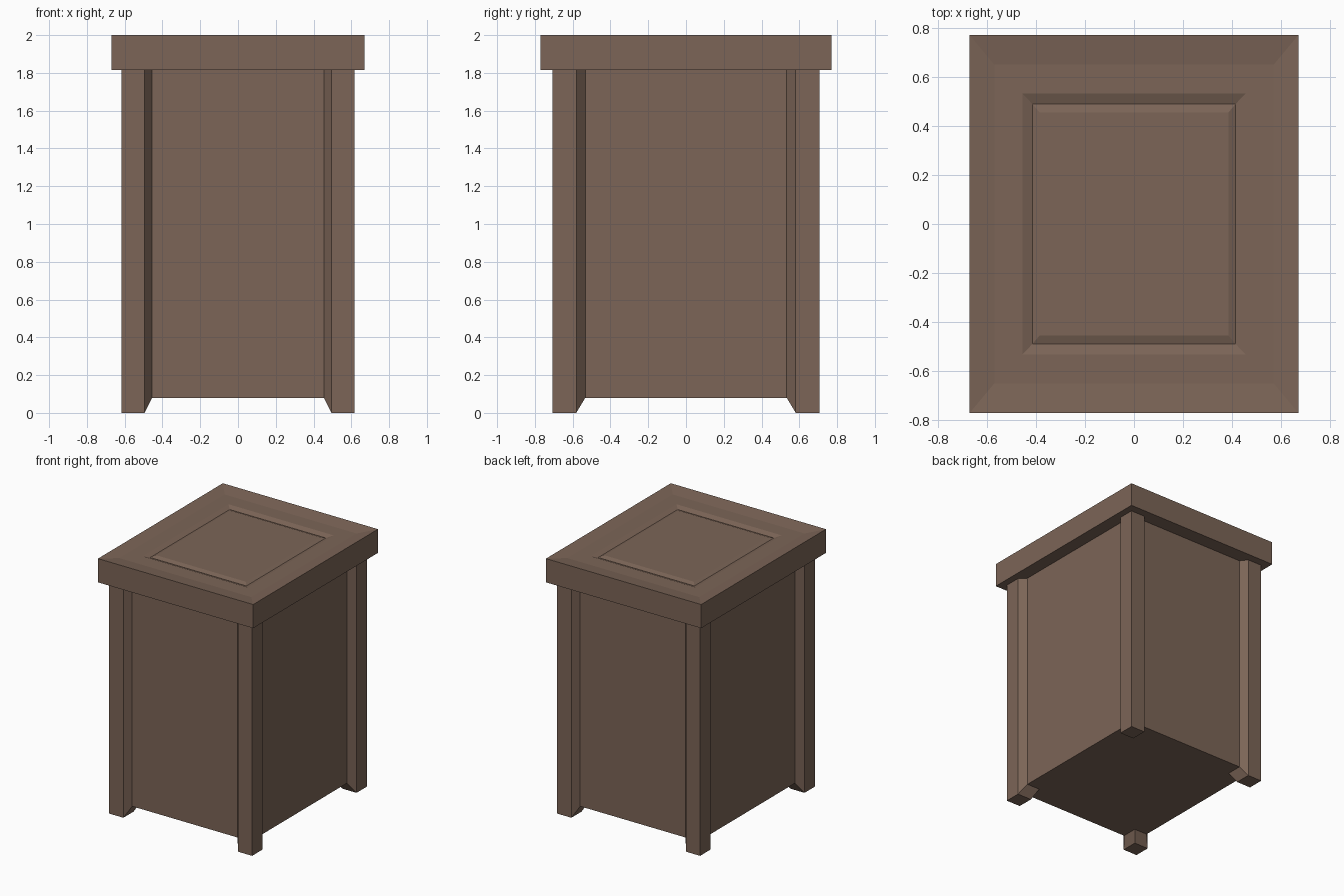
import bpy, bmesh

if "Cube" in bpy.data.objects:
    bpy.data.objects.remove(bpy.data.objects["Cube"])

wood = bpy.data.materials.new("brown_wood")
wood.diffuse_color = (0.2, 0.13, 0.095, 1)
wood.use_nodes = True
wood.node_tree.nodes["Principled BSDF"].inputs["Base Color"].default_value = wood.diffuse_color


def add_object(name, bm):
    bmesh.ops.recalc_face_normals(bm, faces=bm.faces)
    mesh = bpy.data.meshes.new(name)
    bm.to_mesh(mesh)
    bm.free()
    mesh.materials.append(wood)
    obj = bpy.data.objects.new(name, mesh)
    bpy.context.collection.objects.link(obj)
    return obj


def stacked_rectangles(name, levels):
    """Closed solid from a list of (half x, half y, z) rectangles."""
    bm = bmesh.new()
    rings = [[bm.verts.new((sx * x, sy * y, z))
              for sx, sy in ((-1, -1), (1, -1), (1, 1), (-1, 1))]
             for x, y, z in levels]
    for low, high in zip(rings, rings[1:]):
        for i in range(4):
            j = (i + 1) % 4
            bm.faces.new((low[i], low[j], high[j], high[i]))
    bm.faces.new(rings[0])
    bm.faces.new(rings[-1])
    return add_object(name, bm)


UNDER_LID, FLOOR = 1.815, 0.08

# Body: recessed side panels and raised floor
stacked_rectangles("body_panels", [(0.567, 0.655, FLOOR), (0.567, 0.655, UNDER_LID)])

# Lid: dished rim, flat border, V groove and centre panel
stacked_rectangles("lid", [
    (0.67, 0.77, UNDER_LID), (0.67, 0.77, 2.0),
    (0.57, 0.65, 1.985),
    (0.455, 0.532, 1.985), (0.415, 0.49, 1.97), (0.385, 0.455, 1.982),
])

# Corner posts: chamfered inner edges, feet flaring up to the floor
foot = [(0.617, 0.707), (0.495, 0.707), (0.495, 0.581), (0.617, 0.581)]
section = [(0.617, 0.707), (0.495, 0.707), (0.455, 0.655),
           (0.455, 0.533), (0.567, 0.533), (0.617, 0.581)]
bm = bmesh.new()
for outline, z in ((foot, 0), (section, FLOOR), (section, UNDER_LID)):
    for x, y in outline:
        bm.verts.new((x, y, z))
bmesh.ops.convex_hull(bm, input=bm.verts)
bmesh.ops.dissolve_limit(bm, angle_limit=0.01, verts=bm.verts, edges=bm.edges)
posts = add_object("corner_posts", bm)
mirror = posts.modifiers.new("four_corners", "MIRROR")
mirror.use_axis = (True, True, False)
mirror.use_mirror_merge = False
